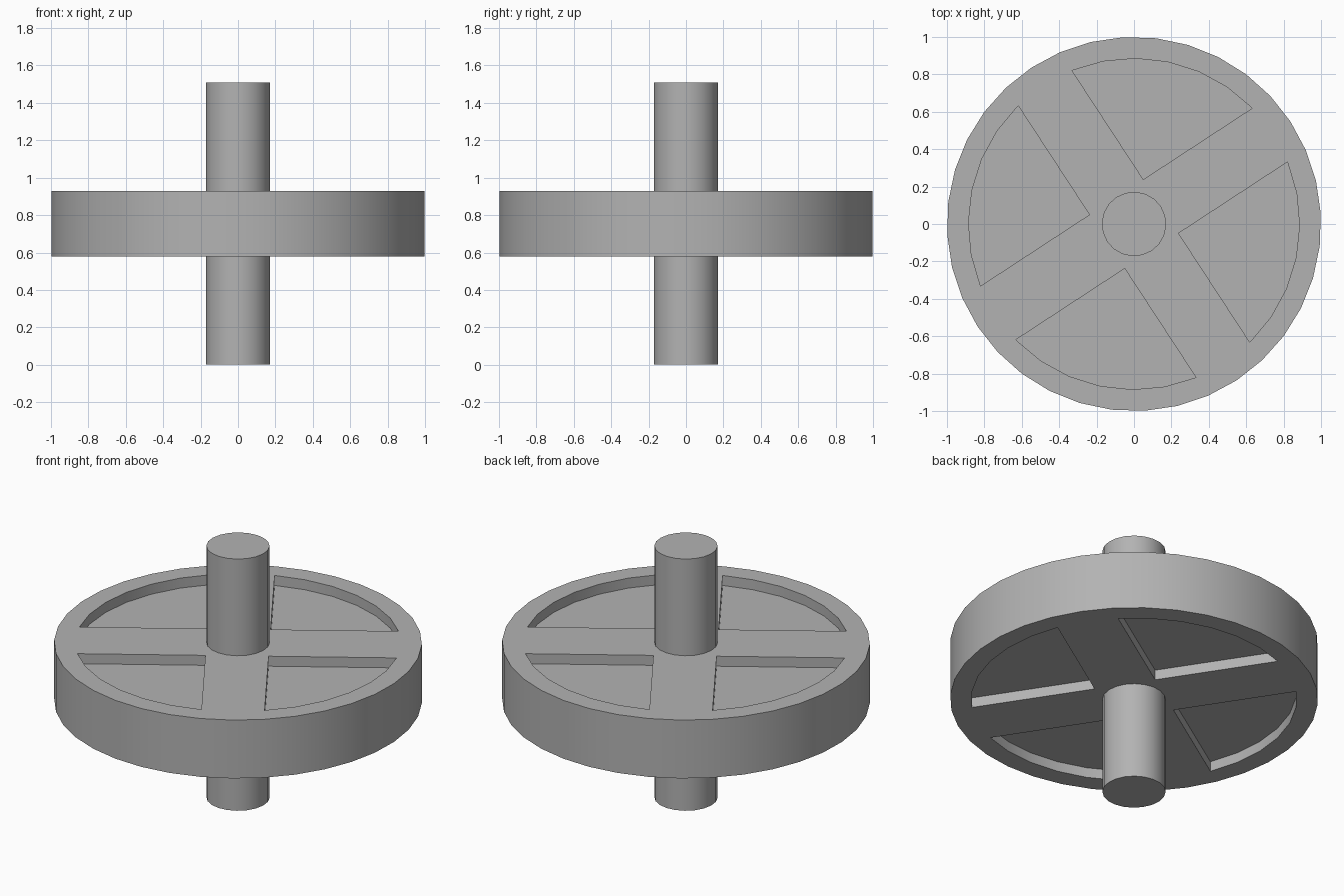
import bpy, bmesh
from math import asin, cos, sin, pi, radians

cube = bpy.data.objects.get("Cube")
if cube:
    bpy.data.objects.remove(cube, do_unlink=True)

TURN = radians(33.2)            # direction of the first spoke
SHAFT_R, SHAFT_TOP = 0.172, 1.51
WHEEL_R, WHEEL_LOW, WHEEL_HIGH = 1.0, 0.58, 0.93
POCKET_R, POCKET_DEPTH = 0.885, 0.06

grey = bpy.data.materials.new("plain_grey")
grey.use_nodes = True
colour = (0.45, 0.45, 0.45, 1)
grey.diffuse_color = colour
grey.node_tree.nodes["Principled BSDF"].inputs["Base Color"].default_value = colour


def add_prism(bm, outline, low, high):
    """Closed prism over a counter-clockwise outline."""
    base = bm.faces.new([bm.verts.new((x, y, low)) for x, y in outline])
    lifted = bmesh.ops.extrude_face_region(bm, geom=[base], use_keep_orig=True)
    verts = [v for v in lifted["geom"] if isinstance(v, bmesh.types.BMVert)]
    bmesh.ops.translate(bm, verts=verts, vec=(0, 0, high - low))


def make_object(name, prisms):
    bm = bmesh.new()
    for outline, low, high in prisms:
        add_prism(bm, outline, low, high)
    bmesh.ops.recalc_face_normals(bm, faces=bm.faces)
    mesh = bpy.data.meshes.new(name)
    bm.to_mesh(mesh)
    bm.free()
    mesh.materials.append(grey)
    obj = bpy.data.objects.new(name, mesh)
    bpy.context.collection.objects.link(obj)
    return obj


def arc(radius, start, end, steps):
    angles = [start + (end - start) * i / steps for i in range(steps + 1)]
    return [(radius * cos(a), radius * sin(a)) for a in angles]


def circle(radius, sides):
    return arc(radius, TURN, TURN + 2 * pi, sides)[:-1]


def pocket(quarter):
    """Quarter sector between two spokes as wide as the shaft."""
    start = TURN + quarter * pi / 2
    margin = asin(SHAFT_R / POCKET_R)
    corner = start + pi / 4
    tip = SHAFT_R * 2 ** 0.5
    return [(tip * cos(corner), tip * sin(corner))] + arc(
        POCKET_R, start + margin, start + pi / 2 - margin, 6)


# Solid wheel and central shaft
wheel = make_object("wheel", [(circle(WHEEL_R, 36), WHEEL_LOW, WHEEL_HIGH)])
shaft = make_object("shaft", [(circle(SHAFT_R, 20), 0, SHAFT_TOP)])

# Shallow pockets on both sides leave a rim and four spokes
cuts = []
for quarter in range(4):
    outline = pocket(quarter)
    cuts.append((outline, WHEEL_HIGH - POCKET_DEPTH, WHEEL_HIGH + 0.1))
    cuts.append((outline, WHEEL_LOW - 0.1, WHEEL_LOW + POCKET_DEPTH))
cutter = make_object("pocket_cutter", cuts)
cutter.hide_render = True

cut = wheel.modifiers.new("pockets", "BOOLEAN")
cut.operation = "DIFFERENCE"
cut.solver = "EXACT"
cut.object = cutter
bpy.context.view_layer.objects.active = wheel
bpy.ops.object.modifier_apply(modifier=cut.name)
bpy.data.objects.remove(cutter, do_unlink=True)

# Smooth round sides with sharp rims
for obj in (wheel, shaft):
    bpy.ops.object.select_all(action="DESELECT")
    obj.select_set(True)
    bpy.context.view_layer.objects.active = obj
    bpy.ops.object.shade_smooth_by_angle(angle=radians(35))
